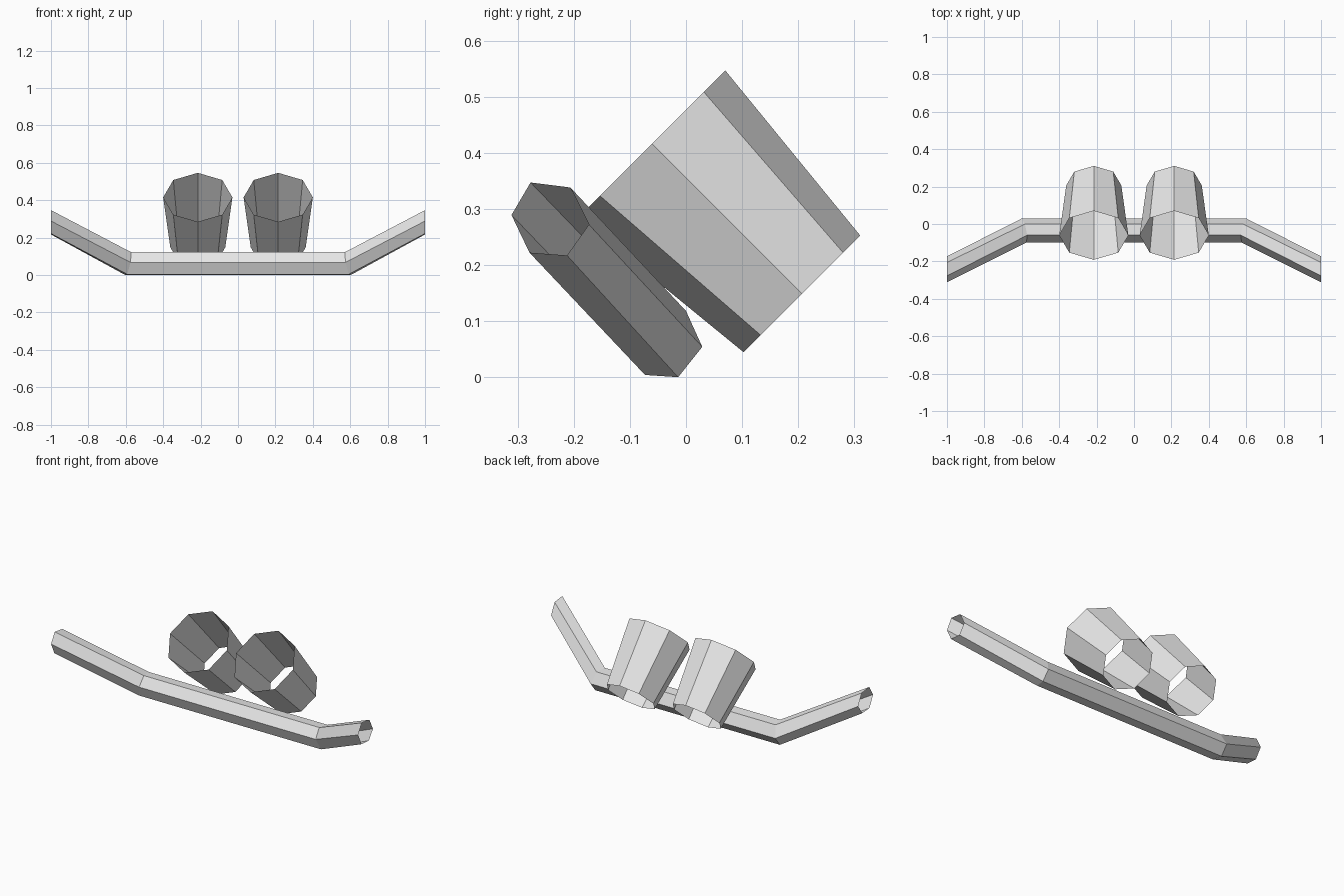
import bpy, bmesh, math
from mathutils import Matrix

cube = bpy.data.objects.get("Cube")
if cube:
    bpy.data.objects.remove(cube, do_unlink=True)

# Single plain grey
grey = bpy.data.materials.new("plain_grey")
grey.use_nodes = True
COLOUR = (0.8, 0.8, 0.8, 1.0)
grey.diffuse_color = COLOUR
grey.node_tree.nodes["Principled BSDF"].inputs["Base Color"].default_value = COLOUR


def finish(bm, name):
    """Turn a bmesh into a flat-shaded object."""
    mesh = bpy.data.meshes.new(name)
    bm.to_mesh(mesh)
    bm.free()
    mesh.materials.append(grey)
    obj = bpy.data.objects.new(name, mesh)
    bpy.context.collection.objects.link(obj)
    return obj


# Tapered open eight-sided tubes, tilted up towards the front
def tube(name, x):
    bm = bmesh.new()
    place = Matrix.Translation((x, 0.073, 0.282)) @ Matrix.Rotation(math.radians(45), 4, 'X')
    bmesh.ops.create_cone(bm, cap_ends=False, segments=8, radius1=0.147,
                          radius2=0.185, depth=0.378, matrix=place)
    finish(bm, name)


tube("left_tube", 0.215)
tube("right_tube", -0.215)

# Hollow six-sided bar: (y, z) sections at the bends and tips
bend = [(-0.099, 0.068), (-0.073, 0.004), (-0.014, 0.0),
        (0.029, 0.054), (0.0, 0.118), (-0.06, 0.122)]
bend_x = [0.575, 0.592, 0.602, 0.601, 0.583, 0.571]
tip = [(-0.311, 0.289), (-0.279, 0.222), (-0.212, 0.217),
       (-0.173, 0.272), (-0.206, 0.338), (-0.277, 0.347)]

bm = bmesh.new()
rings = []
for side, section, xs in ((-1, tip, [1.0] * 6), (-1, bend, bend_x),
                          (1, bend, bend_x), (1, tip, [1.0] * 6)):
    rings.append([bm.verts.new((side * x, y, z)) for x, (y, z) in zip(xs, section)])
for r0, r1 in zip(rings, rings[1:]):
    for i in range(6):
        j = (i + 1) % 6
        bm.faces.new((r0[i], r0[j], r1[j], r1[i]))
bmesh.ops.recalc_face_normals(bm, faces=bm.faces[:])
finish(bm, "bent_bar")
